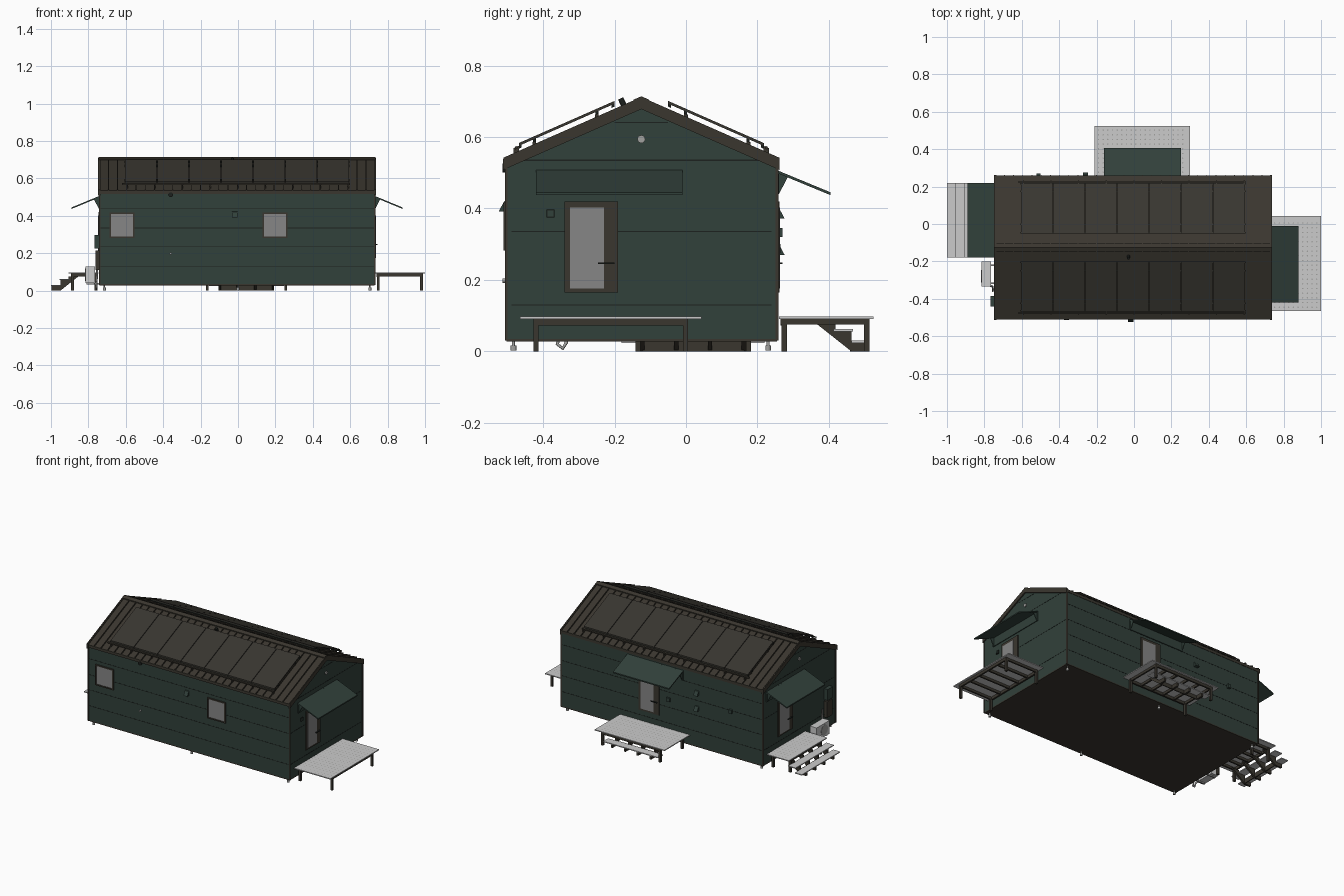
import bpy, bmesh, math
from mathutils import Matrix, Vector

if "Cube" in bpy.data.objects:
    bpy.data.objects.remove(bpy.data.objects["Cube"])

def material(name, r, g, b):
    m = bpy.data.materials.new(name)
    m.diffuse_color = (r, g, b, 1)
    m.use_nodes = True
    m.node_tree.nodes["Principled BSDF"].inputs["Base Color"].default_value = m.diffuse_color
    return m

GREEN = material("dark_green", .031, .052, .043)
BROWN = material("dark_brown", .042, .037, .028)
SOLAR = material("panel_charcoal", .040, .037, .030)
SEAM = material("seam_black", .012, .015, .013)
GLASS = material("window_grey", .24, .24, .24)
PALE = material("pale_grating", .60, .60, .60)
METAL = material("metal_grey", .36, .36, .35)

X0, X1, Y0, Y1 = -.74, .73, -.503, .255
RIDGE, RIDGE_Z, SLOPE = -.125, .708, .44

def finish(name, bm, mat):
    bmesh.ops.recalc_face_normals(bm, faces=bm.faces)
    me = bpy.data.meshes.new(name)
    bm.to_mesh(me)
    bm.free()
    me.materials.append(mat)
    ob = bpy.data.objects.new(name, me)
    bpy.context.collection.objects.link(ob)
    return ob

# Coordinate maps: u = outward from a wall, v = along it, z = up
world = lambda a, b, c: (a, b, c)
front = lambda u, v, z: (v, Y0 - u, z)
back = lambda u, v, z: (v, Y1 + u, z)
right = lambda u, v, z: (X1 + u, v, z)
left = lambda u, v, z: (X0 - u, v, z)
# Roof maps: x along ridge, s = distance from ridge, h = height over the slope
def slope(sign):
    return lambda x, s, h: (x, RIDGE + sign * s, RIDGE_Z - SLOPE * s + h)

def boxes(name, mat, items, f=world):
    bm = bmesh.new()
    for a0, a1, b0, b1, c0, c1 in items:
        lo = [bm.verts.new(f(a, b, c0)) for a, b in ((a0, b0), (a1, b0), (a1, b1), (a0, b1))]
        hi = [bm.verts.new(f(a, b, c1)) for a, b in ((a0, b0), (a1, b0), (a1, b1), (a0, b1))]
        bm.faces.new(lo)
        bm.faces.new(hi)
        for i in range(4):
            j = (i + 1) % 4
            bm.faces.new((lo[i], lo[j], hi[j], hi[i]))
    return finish(name, bm, mat)

def prisms(name, mat, profile, spans, f):
    """Extrude a (u, z) profile along v for each span."""
    bm = bmesh.new()
    n = len(profile)
    for v0, v1 in spans:
        a = [bm.verts.new(f(u, v0, z)) for u, z in profile]
        b = [bm.verts.new(f(u, v1, z)) for u, z in profile]
        bm.faces.new(a)
        bm.faces.new(b)
        for i in range(n):
            j = (i + 1) % n
            bm.faces.new((a[i], a[j], b[j], b[i]))
    return finish(name, bm, mat)

def cylinder(name, mat, p, q, r, sides=12):
    p, q = Vector(p), Vector(q)
    bm = bmesh.new()
    rot = (q - p).to_track_quat('Z', 'Y').to_matrix().to_4x4()
    bmesh.ops.create_cone(bm, cap_ends=True, segments=sides, radius1=r, radius2=r,
                          depth=(q - p).length, matrix=Matrix.Translation((p + q) / 2) @ rot)
    return finish(name, bm, mat)

def tube(name, mat, pts, r):
    cu = bpy.data.curves.new(name, 'CURVE')
    cu.dimensions, cu.bevel_depth, cu.bevel_resolution = '3D', r, 2
    sp = cu.splines.new('POLY')
    sp.points.add(len(pts) - 1)
    for p, co in zip(sp.points, pts):
        p.co = (*co, 1)
    cu.materials.append(mat)
    bpy.context.collection.objects.link(bpy.data.objects.new(name, cu))

# Body: gabled block, base plate, seams and corner trim
prisms("house_body", GREEN, [(Y0, .035), (Y1, .035), (Y1, .53), (RIDGE, .695), (Y0, .53)],
       [(X0, X1)], lambda u, v, z: (v, u, z))
boxes("floor_plate", BROWN, [(X0, X1, Y0, Y1, .028, .036)])
for nm, f in (("front", front), ("back", back)):
    boxes(nm + "_seams", SEAM, [(-.001, .001, X0, X1, z - .0015, z + .0015) for z in (.13, .235, .335, .44)], f)
for nm, f in (("right", right), ("left", left)):
    boxes(nm + "_seams", SEAM, [(-.001, .001, Y0 + .015, Y1 - .015, z - .0015, z + .0015)
                                for z in (.13, .335, .535)] + [(-.001, .001, -.2, -.05, .6385, .6415)], f)
boxes("corner_trim", BROWN, [(x - .004, x + .004, y - .004, y + .004, .03, .535)
                             for x in (X0, X1) for y in (Y0, Y1)])

# Roof slopes with standing seams, verge trim, solar panels and snow rails
panel_w = 1.2 / 7
for nm, sg in (("front", -1), ("back", 1)):
    f = slope(sg)
    boxes(nm + "_roof", BROWN, [(-.745, .735, 0, .385, -.022, -.004)], f)
    ribs = [-.742 + i * .0492 for i in range(31)]
    boxes(nm + "_roof_ribs", BROWN, [(x - .002, x + .002, .01, .386, -.005, .004) for x in ribs], f)
    boxes(nm + "_verge_trim", BROWN, [(a, b, 0, .387, -.03, .001) for a, b in ((-.748, -.736), (.727, .738))], f)
    boxes(nm + "_ridge_cap", BROWN, [(-.745, .735, 0, .022, .0, .006)], f)
    boxes(nm + "_solar_panels", SOLAR, [(-.605 + i * panel_w + .002, -.605 + (i + 1) * panel_w - .002,
                                         .075, .343, .018, .026) for i in range(7)], f)
    boxes(nm + "_panel_rails", SEAM, [(-.607, .597, s, s + .008, .010, .0185) for s in (.075, .12, .295, .335)], f)
    boxes(nm + "_panel_feet", BROWN, [(x, x + .01, s, s + .01, -.006, .012) for s in (.12, .295)
                                      for x in (-.6, -.36, -.12, .12, .36, .58)], f)
    boxes(nm + "_snow_rail", BROWN, [(-.62, .6, .347, .353, .012, .02)]
          + [(x, x + .006, .342, .358, -.004, .018) for x in ribs[3:28:3]], f)
cylinder("roof_vent_pipe", SEAM, (-.03, -.17, .68), (-.03, -.183, .708), .008)

# Windows on the front wall
def frame(name, f, v0, v1, z0, z1, t=.012, d=.008):
    boxes(name + "_frame", BROWN, [(-.002, d, v0, v0 + t, z0, z1), (-.002, d, v1 - t, v1, z0, z1),
                                   (-.002, d, v0, v1, z0, z0 + t), (-.002, d, v0, v1, z1 - t, z1)], f)
    boxes(name + "_glass", GLASS, [(-.002, .004, v0 + t, v1 - t, z0 + t, z1 - t)], f)

frame("left_window", front, -.687, -.553, .282, .418, .008)
frame("right_window", front, .13, .265, .282, .418, .008)

# Entrances: door, canopy, deck and optional steps. m = side of the door handle
def entrance(nm, f, door, canopy, deck, depth, m):
    v0, v1 = door - .075, door + .075
    boxes(nm + "_door", BROWN, [(-.002, .006, v0, v1, .165, .42)], f)
    g = sorted((door - m * .06, door + m * .036))
    boxes(nm + "_door_glass", GLASS, [(.004, .0075, *g, .176, .402)], f)
    h = sorted((door + m * .018, door + m * .065))
    boxes(nm + "_door_handle", SEAM, [(.006, .015, *h, .245, .249)], f)
    # sloped awning sheet on a wall plate with side arms
    prisms(nm + "_canopy", GREEN, [(0, .507), (.15, .445), (.15, .437), (0, .499)], [canopy], f)
    boxes(nm + "_canopy_plate", GREEN, [(0, .005, *canopy, .44, .505)], f)
    prisms(nm + "_canopy_arms", GREEN, [(0, .5), (.03, .488), (.005, .44), (0, .44)],
           [(canopy[0] + .005, canopy[0] + .01), (canopy[1] - .01, canopy[1] - .005)], f)
    # perforated deck
    d0, d1 = deck
    boxes(nm + "_deck", PALE, [(.005, depth, d0, d1, .091, .097)], f)
    step = .025
    bm = bmesh.new()
    for i in range(int((depth - .02) / step)):
        for j in range(int((d1 - d0 - .02) / step)):
            u, v = .022 + i * step, d0 + .02 + j * step
            bm.faces.new([bm.verts.new(f(u + .004 * math.cos(k * math.pi / 3),
                                         v + .004 * math.sin(k * math.pi / 3), .0974)) for k in range(6)])
    holes = finish(nm + "_deck_holes", bm, METAL)
    for p in holes.data.polygons:
        if p.normal.z < 0:
            p.flip()
    # frame, joists and legs
    a, b = max(d0 + .045, d0), d1 - .045
    e = depth - .012
    n = 5
    joists = [(.01, e, v - .005, v + .005, .075, .091) for v in [a + (b - a) * i / n for i in range(n + 1)]]
    boxes(nm + "_deck_frame", BROWN, joists + [(u, u + .01, a, b, .073, .091) for u in (.01, e - .01)], f)
    boxes(nm + "_deck_legs", BROWN, [(u, u + .015, v - .007, v + .007, 0, .092)
                                     for u in (.012, e - .015) for v in (a, b)], f)

def steps(nm, f, u, v0, v1):
    """Two open treads on four stringers; u = outer end."""
    c = (v0 + v1) / 2
    prisms(nm + "_stringers", BROWN, [(u - .145, .075), (u - .05, 0), (u - .004, 0), (u - .004, .024),
                                      (u - .05, .024), (u - .05, .056), (u - .095, .056), (u - .095, .075)],
           [(v - .006, v + .006) for v in (c - .142, c - .047, c + .047, c + .142)], f)
    boxes(nm + "_risers", BROWN, [(u - .054, u - .048, c - .142, c + .142, .0, .03)], f)
    boxes(nm + "_treads", PALE, [(u - .1, u - .046, v0, v1, .056, .062), (u - .05, u, v0, v1, .024, .03)], f)

entrance("right", right, -.265, (-.42, -.01), (-.465, .043), .27, 1)
entrance("back", back, .09, (-.16, .25), (-.21, .30), .27, -1)
entrance("left", left, .025, (-.18, .22), (-.18, .22), .165, -1)
steps("back_steps", back, .258, -.155, .245)
steps("left_steps", left, .26, -.18, .22)

# Wall hoods, lamps and service boxes
def hood(nm, f, v, z):
    prisms(nm, GREEN, [(0, z + .017), (.006, z + .015), (.021, z - .013), (0, z - .013)], [(v - .014, v + .014)], f)

hood("front_vent_hood", front, -.018, .405)
hood("back_upper_hood", back, -.26, .385)
hood("back_lower_hood", back, -.26, .283)
boxes("back_wall_boxes", GREEN, [(0, .01, -.065, -.04, .275, .3), (0, .015, -.52, -.5, .32, .345)], back)
boxes("right_wall_box", SEAM, [(0, .006, -.39, -.368, .375, .397)], right)
boxes("right_wall_box_cover", GREEN, [(0, .008, -.387, -.371, .378, .394)], right)
cylinder("front_lamp", SEAM, (-.36, Y0, .513), (-.36, Y0 - .01, .513), .013)
cylinder("front_outlet", METAL, (-.36, Y0, .198), (-.36, Y0 - .01, .198), .006)
for nm, x, s in (("right", X1, 1), ("left", X0, -1)):
    cylinder(nm + "_gable_vent", METAL, (x, -.125, .594), (x + s * .006, -.125, .594), .011, 20)

# Left end: outdoor unit, meter boxes and pipes
boxes("outdoor_unit", PALE, [(.025, .075, -.335, -.2, .04, .128)], left)
cylinder("outdoor_unit_fan", METAL, (X0 - .074, -.28, .085), (X0 - .077, -.28, .085), .034, 24)
boxes("outdoor_unit_bracket", METAL, [(0, .07, v, v + .008, .032, .04) for v in (-.32, -.225)], left)
boxes("upper_meter_box", GREEN, [(0, .026, -.44, -.385, .225, .298)], left)
boxes("lower_meter_box", BROWN, [(0, .021, -.44, -.385, .11, .215)], left)
tube("unit_pipe", METAL, [(X0 - .01, -.35, .18), (X0 - .015, -.35, .06), (X0 - .015, -.36, .02),
                          (X0 - .015, -.345, .008), (X0 - .015, -.335, .025), (X0 - .03, -.33, .05)], .005)

# Levelling feet under the floor
for i, x in enumerate((-.715, 0, .705)):
    for j, y in enumerate((-.483, .23)):
        cylinder(f"foot_stem_{i}_{j}", METAL, (x, y, .01), (x, y, .032), .004)
        cylinder(f"foot_pad_{i}_{j}", METAL, (x, y, .002), (x, y, .016), .008)
